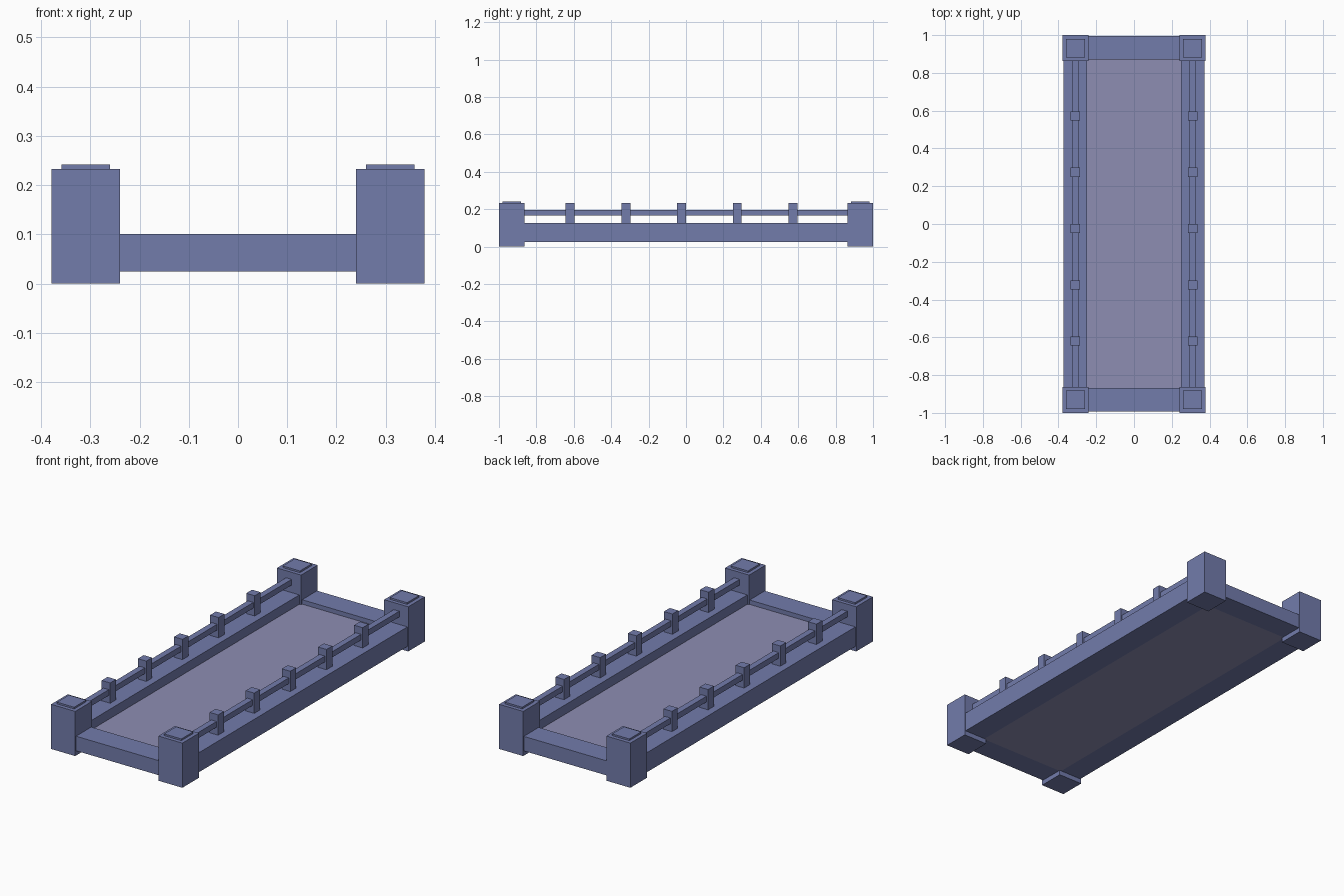
import bpy
import bmesh

if "Cube" in bpy.data.objects:
    bpy.data.objects.remove(bpy.data.objects["Cube"])


def material(name, rgb):
    mat = bpy.data.materials.new(name)
    mat.diffuse_color = (*rgb, 1)
    mat.use_nodes = True
    mat.node_tree.nodes["Principled BSDF"].inputs["Base Color"].default_value = mat.diffuse_color
    return mat


BLUE = material("frame_blue", (0.17, 0.20, 0.41))
PALE = material("floor_pale", (0.27, 0.27, 0.45))
BASE = 0.025   # underside of the frame
TOP = 0.233    # top of all posts


def box(name, x, y, z, mat=BLUE):
    """Axis-aligned box from (min, max) ranges."""
    bm = bmesh.new()
    bmesh.ops.create_cube(bm, size=1)
    for v in bm.verts:
        v.co = [(a + b) / 2 + c * (b - a) for c, (a, b) in zip(v.co, (x, y, z))]
    mesh = bpy.data.meshes.new(name)
    bm.to_mesh(mesh)
    bm.free()
    mesh.materials.append(mat)
    ob = bpy.data.objects.new(name, mesh)
    bpy.context.collection.objects.link(ob)
    return ob


def mirror(ob, x=True, y=False):
    mod = ob.modifiers.new("mirror", "MIRROR")
    mod.use_axis = (x, y, False)
    return ob


# Corner posts with raised caps
mirror(box("corner_post", (0.24, 0.379), (0.863, 1.0), (0, TOP)), y=True)
mirror(box("corner_cap", (0.26, 0.359), (0.882, 0.98), (TOP - 0.01, 0.242)), y=True)

# Frame beams
mirror(box("side_beam", (0.25, 0.374), (-0.87, 0.87), (BASE, 0.127)))
box("front_beam", (-0.25, 0.25), (-0.993, -0.868), (BASE, 0.101))
box("back_beam", (-0.25, 0.25), (0.872, 0.995), (BASE, 0.101))

# Floor slab set a little below the beam tops
box("floor_panel", (-0.25, 0.25), (-0.868, 0.872), (BASE, 0.078), PALE)

# Hand rails and their small posts
mirror(box("hand_rail", (0.295, 0.327), (-0.87, 0.87), (0.166, 0.196)))
for i in range(5):
    y = -0.62 + 0.298 * i
    mirror(box(f"rail_post_{i + 1}", (0.287, 0.336), (y - 0.024, y + 0.024), (0.12, TOP)))
